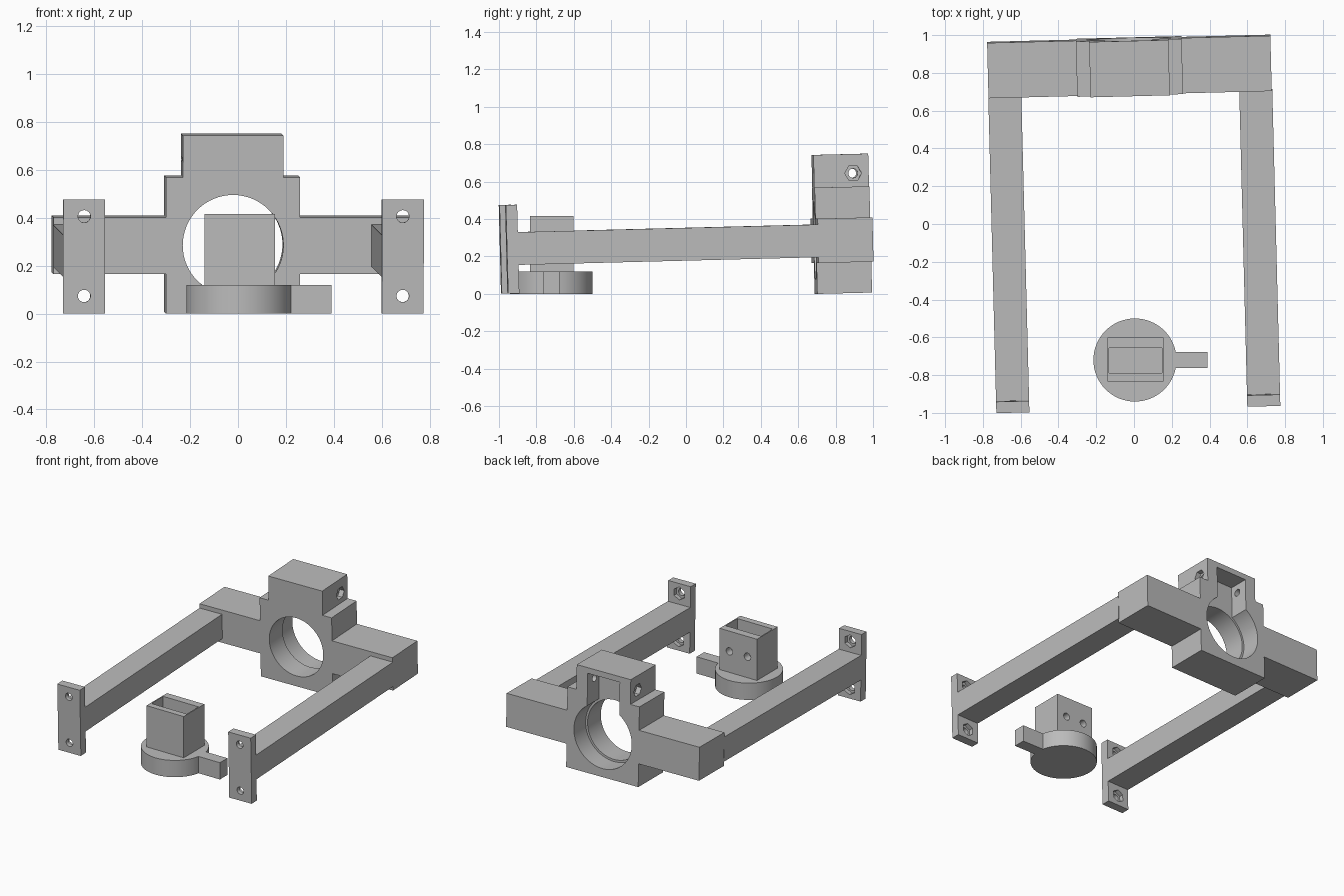
import bpy, bmesh, math
from mathutils import Matrix, Vector

if "Cube" in bpy.data.objects:
    bpy.data.objects.remove(bpy.data.objects["Cube"])

grey = bpy.data.materials.new("plain grey")
grey.diffuse_color = (0.5, 0.5, 0.5, 1)
grey.use_nodes = True
grey.node_tree.nodes["Principled BSDF"].inputs["Base Color"].default_value = grey.diffuse_color


def make(name, bm):
    bmesh.ops.recalc_face_normals(bm, faces=bm.faces)
    me = bpy.data.meshes.new(name)
    bm.to_mesh(me)
    bm.free()
    me.materials.append(grey)
    ob = bpy.data.objects.new(name, me)
    bpy.context.collection.objects.link(ob)
    return ob


def box(name, x0, x1, y0, y1, z0, z1):
    bm = bmesh.new()
    bmesh.ops.create_cube(bm, size=1)
    for v in bm.verts:
        v.co = Vector(((x0 + x1) / 2 + v.co.x * (x1 - x0),
                       (y0 + y1) / 2 + v.co.y * (y1 - y0),
                       (z0 + z1) / 2 + v.co.z * (z1 - z0)))
    return make(name, bm)


def rod(name, center, r, length, axis, sides=32):
    """Prism or cylinder centred on a point, along an axis."""
    rot = {"X": Matrix.Rotation(math.pi / 2, 4, "Y"),
           "Y": Matrix.Rotation(math.pi / 2, 4, "X"),
           "Z": Matrix.Identity(4)}[axis]
    bm = bmesh.new()
    bmesh.ops.create_cone(bm, cap_ends=True, segments=sides, radius1=r, radius2=r,
                          depth=length, matrix=Matrix.Translation(center) @ rot)
    return make(name, bm)


def boolean(ob, tools, operation="DIFFERENCE"):
    bpy.context.view_layer.objects.active = ob
    for t in tools:
        m = ob.modifiers.new("bool", "BOOLEAN")
        m.operation = operation
        m.solver = "EXACT"
        m.object = t
        bpy.ops.object.modifier_apply(modifier=m.name)
        bpy.data.objects.remove(t)


# The frame leans and turns slightly as a whole
tilt = Matrix.Rotation(0.0255, 4, "Z") @ Matrix.Rotation(0.0255, 4, "X")
YF, YB = 0.695, 0.988

# Crossbeam with stepped central housing, extruded from its front profile
half = [(0.28, -0.018), (0.28, 0.147), (0.75, 0.147), (0.75, 0.384),
        (0.28, 0.384), (0.28, 0.55), (0.21, 0.55), (0.21, 0.725)]
outline = half + [(-x, z) for x, z in reversed(half)]
bm = bmesh.new()
face = bm.faces.new([bm.verts.new((x - 0.003, YF, z)) for x, z in outline])
ext = bmesh.ops.extrude_face_region(bm, geom=[face])
bmesh.ops.translate(bm, vec=(0, YB - YF, 0),
                    verts=[g for g in ext["geom"] if isinstance(g, bmesh.types.BMVert)])
housing = make("crossbeam_housing", bm)

# Stepped bore, rear slot, cross bolt hole and its hexagonal recesses
cx, cz = -0.003, 0.267
cuts = [rod("bore", (cx, 0.84, cz), 0.21, 0.6, "Y", 64),
        rod("counterbore", (cx, 1.0, cz), 0.225, 0.3, "Y", 64),
        box("slot", cx - 0.125, cx + 0.125, 0.85, 1.1, 0.40, 0.685),
        rod("bolt", (cx, 0.905, 0.622), 0.025, 0.6, "X")]
for s in (-1, 1):
    cuts.append(rod("hex", (cx + s * 0.21, 0.905, 0.622), 0.045, 0.07, "X", 6))
boolean(housing, cuts)
frame = [housing]

# Side arms with bolted foot plates
for side, s in (("left", -1), ("right", 1)):
    xa, xb = sorted((s * 0.577 - 0.002, s * 0.752 - 0.002))
    xm = (xa + xb) / 2
    arm = box(side + "_arm", xa, xb, -0.911, 0.70, 0.178, 0.353)
    foot = box(side + "_foot_plate", xa, xb, -0.970, -0.910, 0.0255, 0.50)
    cuts = []
    for z in (0.098, 0.430):
        cuts.append(rod("bolt", (xm, -0.94, z), 0.026, 0.2, "Y"))
        cuts.append(rod("hex", (xm, -0.91, z), 0.046, 0.06, "Y", 6))
    boolean(foot, cuts)
    frame += [arm, foot]
for ob in frame:
    ob.data.transform(tilt)

# Separate round base with a handle tab
base = rod("round_base", (0.005, -0.72, 0.06), 0.22, 0.12, "Z", 64)
boolean(base, [box("tab", 0.15, 0.39, -0.762, -0.677, 0, 0.12)], "UNION")

# Socket box with a deep pocket and two screw holes in the back wall
socket = box("socket_box", -0.14, 0.155, -0.835, -0.602, 0.12, 0.415)
cuts = [box("pocket", -0.132, 0.147, -0.79, -0.657, 0.15, 0.5)]
for x in (-0.065, 0.078):
    cuts.append(rod("screw", (x, -0.62, 0.27), 0.026, 0.14, "Y"))
boolean(socket, cuts)

# Smooth the round walls, keep edges sharp
bpy.ops.object.select_all(action="DESELECT")
for ob in frame + [base, socket]:
    ob.select_set(True)
bpy.context.view_layer.objects.active = housing
bpy.ops.object.shade_smooth_by_angle(angle=math.radians(30))
